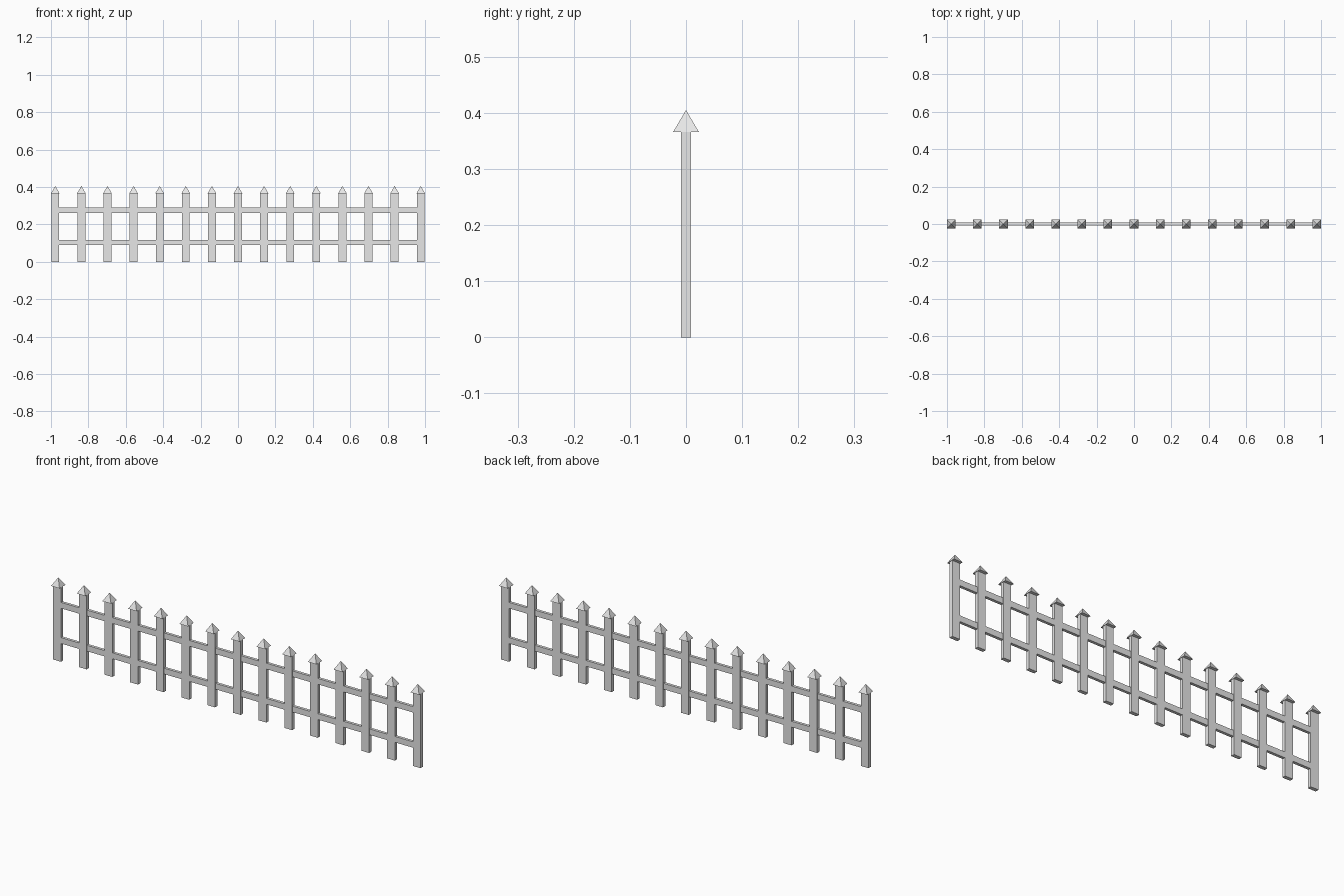
import bpy

cube = bpy.data.objects.get("Cube")
if cube:
    bpy.data.objects.remove(cube, do_unlink=True)

COUNT = 15          # pickets
END = 0.977         # x of the outermost pickets
CAP_BASE, TOP = 0.366, 0.405

grey = bpy.data.materials.new("light_grey")
grey.use_nodes = True
grey.diffuse_color = (0.8, 0.8, 0.8, 1)
grey.node_tree.nodes["Principled BSDF"].inputs["Base Color"].default_value = (0.8, 0.8, 0.8, 1)


def add_mesh(name, verts, faces):
    mesh = bpy.data.meshes.new(name)
    mesh.from_pydata(verts, [], faces)
    mesh.materials.append(grey)
    obj = bpy.data.objects.new(name, mesh)
    bpy.context.collection.objects.link(obj)
    return obj


def ring(x, half_x, half_y, z):
    return [(x - half_x, -half_y, z), (x + half_x, -half_y, z),
            (x + half_x, half_y, z), (x - half_x, half_y, z)]


SIDES = [(i, (i + 1) % 4, (i + 1) % 4 + 4, i + 4) for i in range(4)]


def add_box(name, x, half_x, half_y, z0, z1):
    verts = ring(x, half_x, half_y, z0) + ring(x, half_x, half_y, z1)
    return add_mesh(name, verts, SIDES + [(3, 2, 1, 0), (4, 5, 6, 7)])


def add_pyramid(name, x, half, z0, z1):
    verts = ring(x, half, half, z0) + [(x, 0, z1)]
    return add_mesh(name, verts, [(i, (i + 1) % 4, 4) for i in range(4)] + [(3, 2, 1, 0)])


# Flat pickets with pointed square caps
for i in range(COUNT):
    x = -END + 2 * END * i / (COUNT - 1)
    add_box(f"picket_{i + 1}", x, 0.021, 0.009, 0, CAP_BASE)
    add_pyramid(f"picket_cap_{i + 1}", x, 0.023, CAP_BASE, TOP)

# Two horizontal rails, slightly thinner than the pickets
for name, z in (("lower_rail", 0.103), ("upper_rail", 0.276)):
    add_box(name, 0, END, 0.007, z - 0.0145, z + 0.0145)
